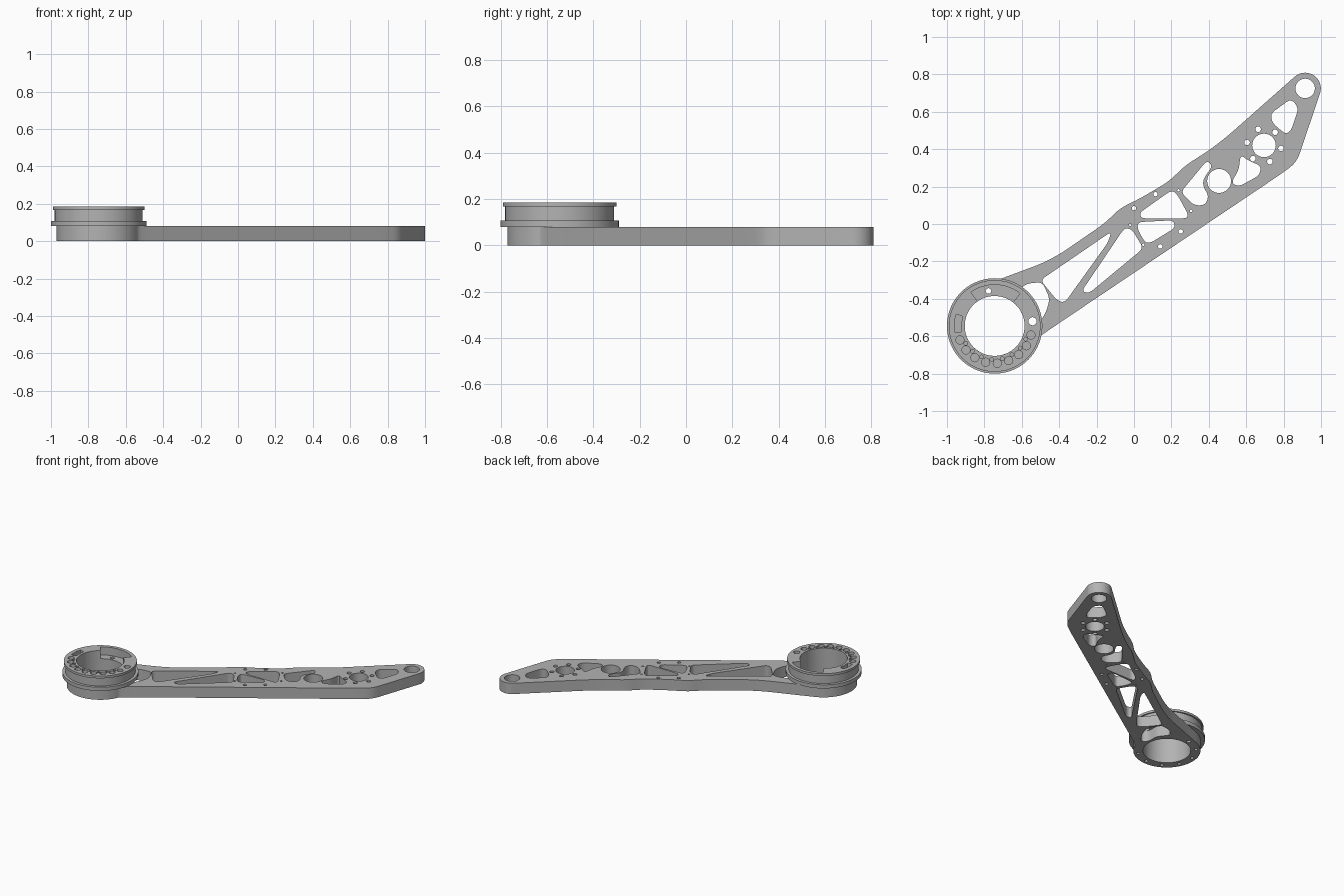
import bpy
import bmesh
from math import cos, sin, radians
from mathutils import Vector

if "Cube" in bpy.data.objects:
    bpy.data.objects.remove(bpy.data.objects["Cube"])

metal = bpy.data.materials.new("machined_grey")
metal.use_nodes = True
grey = (0.45, 0.45, 0.45, 1)
metal.diffuse_color = grey
metal.node_tree.nodes["Principled BSDF"].inputs["Base Color"].default_value = grey

# All outlines are written in hundredths of a unit
UNIT = 0.01
HUB = Vector((-74.5, -54.5))
TIP = Vector((91.5, 72.5))
PIVOT = Vector((69.5, 42))


def polar(center, radius, degrees):
    a = radians(degrees)
    return center + Vector((cos(a), sin(a))) * radius


def arc(center, radius, start, end, steps=24):
    return [polar(center, radius, start + (end - start) * i / steps)
            for i in range(steps + 1)]


def circle(center, radius, steps=24):
    return arc(Vector(center), radius, 0, 360, steps)[:-1]


def rounded(points, reach=3, steps=6):
    """Soften each corner of a closed polygon with a short curve."""
    pts = [Vector(p) for p in points]
    out = []
    for i, p in enumerate(pts):
        before, after = pts[i - 1] - p, pts[(i + 1) % len(pts)] - p
        a = p + before.normalized() * min(reach, before.length * 0.45)
        b = p + after.normalized() * min(reach, after.length * 0.45)
        for k in range(steps + 1):
            t = k / steps
            out.append(a * (1 - t) ** 2 + p * (2 * t * (1 - t)) + b * t ** 2)
    return out


def plate(name, loops, bottom, top):
    """Extrude an outline with holes between two heights."""
    curve = bpy.data.curves.new(name + "_profile", "CURVE")
    curve.dimensions = "2D"
    curve.fill_mode = "BOTH"
    curve.extrude = (top - bottom) / 2
    for loop in loops:
        spline = curve.splines.new("POLY")
        spline.points.add(len(loop) - 1)
        for point, p in zip(spline.points, loop):
            point.co = (p.x * UNIT, p.y * UNIT, 0, 1)
        spline.use_cyclic_u = True
    helper = bpy.data.objects.new(name + "_helper", curve)
    bpy.context.collection.objects.link(helper)
    graph = bpy.context.evaluated_depsgraph_get()
    mesh = bpy.data.meshes.new_from_object(helper.evaluated_get(graph))
    bpy.data.objects.remove(helper)

    bm = bmesh.new()
    bm.from_mesh(mesh)
    bmesh.ops.remove_doubles(bm, verts=bm.verts, dist=0.00005)
    bmesh.ops.translate(bm, verts=bm.verts, vec=(0, 0, (top + bottom) / 2))
    bmesh.ops.recalc_face_normals(bm, faces=bm.faces)
    bm.to_mesh(mesh)
    bm.free()
    mesh.materials.clear()
    mesh.materials.append(metal)

    obj = bpy.data.objects.new(name, mesh)
    bpy.context.collection.objects.link(obj)
    bpy.ops.object.select_all(action="DESELECT")
    obj.select_set(True)
    bpy.context.view_layer.objects.active = obj
    bpy.ops.object.shade_smooth_by_angle(angle=radians(30))
    return obj


# Arm outline: hub end, straight lower edge, round tip, wavy upper edge
lower_edge = [(-43, -55), (79, 27), (87, 33)]
upper_edge = [(50, 47), (41, 40), (27, 31), (19, 23), (3, 13.5),
              (-7.5, 8.5), (-15.5, 0.5), (-39.5, -16), (-49, -21)]
outline = rounded(arc(HUB, 22.5, 112, 340, 40) + lower_edge
                  + arc(TIP, 8.4, -17, 130, 16) + upper_edge, 5, 4)

# Lightening windows along the arm, from hub to tip
windows = [
    [(-63, -37), (-58, -32), (-49, -31), (-45, -40), (-47, -47),
     (-50, -52), (-53, -56), (-57, -53), (-57, -44)],
    [(-50, -30), (-12, -4), (-14, -10), (-37, -42), (-41, -41)],
    [(-28, -36), (-5, -2), (-1, -3), (5, -13), (-24, -37)],
    [(2, 1), (21, 2), (22, -2), (9, -10), (6, -10), (2, -3)],
    [(3, 6), (20, 18), (23, 16), (29, 5), (28, 3), (4, 3)],
    [(25, 17), (39, 34), (42, 31), (37, 24), (37, 20), (40, 15),
     (38, 10), (32, 10)],
    [(57, 37), (61, 34), (68, 31), (67, 26), (56, 20), (52, 22), (56, 29)],
    [(73, 59), (84, 67), (88, 62), (84, 50), (81, 48), (74, 54)],
]

# Round bores and screw holes
holes = [circle(HUB, 16, 64), circle(TIP, 5.2, 32),
         circle(PIVOT, 6.3, 32), circle((45.5, 23), 6.4, 32)]
holes += [circle(polar(PIVOT, 9.2, 50 + 60 * i), 1.5, 16) for i in range(6)]
for spot in [(0, 8.5), (11.5, 16), (25, -4), (14, -12)]:
    holes.append(circle(spot, 1.2, 16))
for spot in [(23.8, 18), (30.5, 7), (5, -11), (-2, -0.5)]:
    holes.append(circle(spot, 0.7, 12))
holes += [circle(polar(HUB, 19.5, a), 1.2, 16) for a in range(135, 335, 35)]
vent = circle(polar(HUB, 19, 100), 1.5, 16)
cable = circle(polar(HUB, 20.4, 7), 2.2, 16)

plate("arm", [outline, vent] + holes + [rounded(w) for w in windows], 0, 0.08)

# Drum on the hub: wide flange, neck, and thin rim
bore = circle(HUB, 16, 64)
plate("drum_flange", [circle(HUB, 25.5, 72), bore, vent, cable], 0.08, 0.107)
plate("drum_neck", [circle(HUB, 23.5, 72), bore, vent, cable], 0.107, 0.125)

# Upper drum: bore opens into a wide pocket at the back
pocketed_bore = arc(HUB, 22, 52, 125) + arc(HUB, 16, 125, 412, 56)
side_slot = rounded(arc(HUB, 21.5, 163, 190, 8)
                    + arc(HUB, 17.8, 190, 163, 8), 1, 3)
pockets = [pocketed_bore, side_slot, cable]
for i in range(9):
    pockets.append(circle(polar(HUB, 20, 202 + 18 * i), 2.2, 16))
    if i < 8:
        pockets.append(circle(polar(HUB, 18, 211 + 18 * i), 1, 12))

plate("drum_upper_neck", [circle(HUB, 23.5, 72)] + pockets, 0.125, 0.168)
plate("drum_rim", [circle(HUB, 24.5, 72)] + pockets, 0.168, 0.185)
